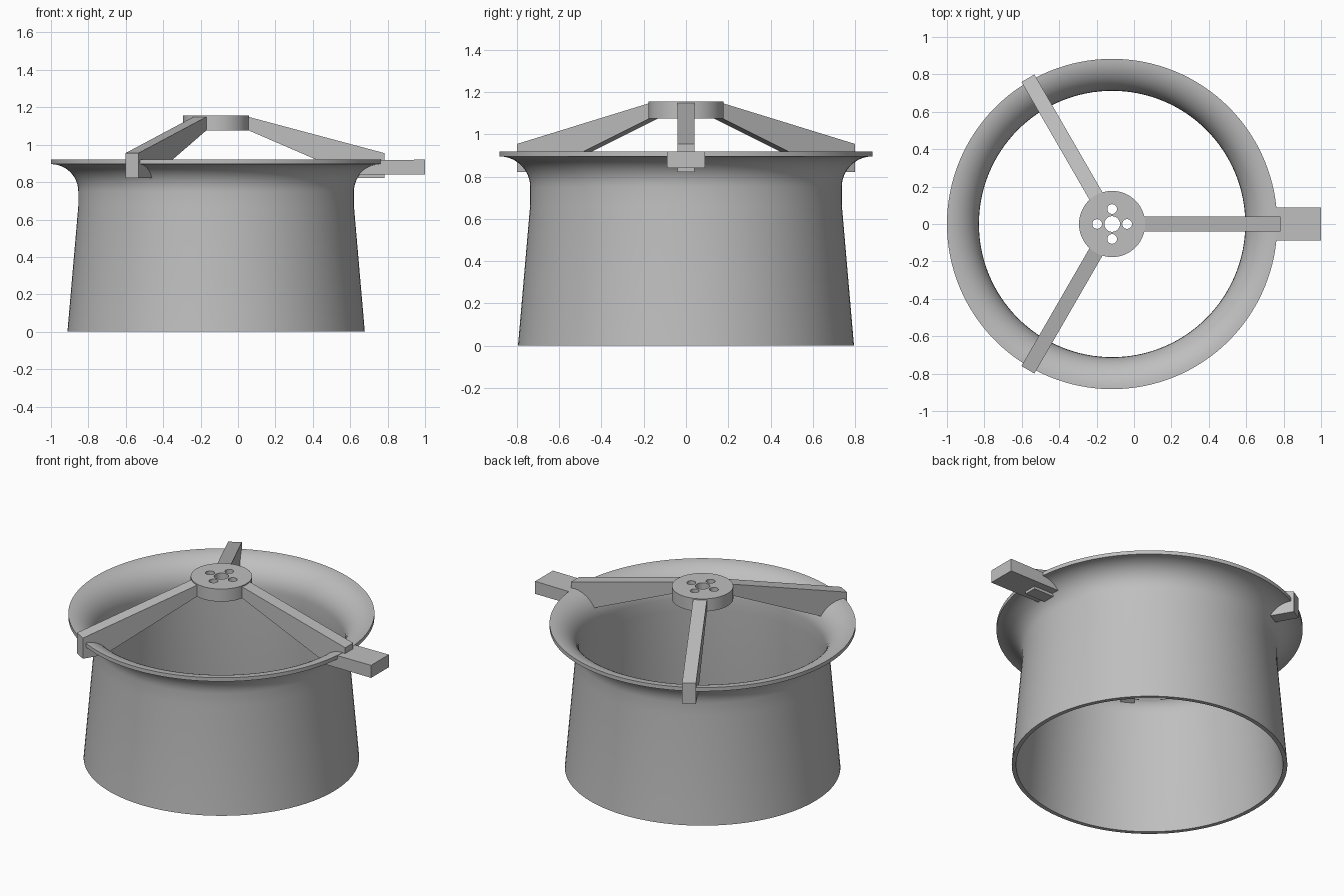
import bpy, bmesh
from math import sin, cos, pi, radians
from mathutils import Matrix

CX = -0.117  # duct axis
LIP_R, LIP_Z, CURVE_Z = 0.883, 0.92, 0.75

if "Cube" in bpy.data.objects:
    bpy.data.objects.remove(bpy.data.objects["Cube"], do_unlink=True)

grey = bpy.data.materials.new("plain_grey")
grey.use_nodes = True
grey.diffuse_color = (0.52, 0.52, 0.52, 1)
grey.node_tree.nodes["Principled BSDF"].inputs["Base Color"].default_value = (0.52, 0.52, 0.52, 1)


def select(obj):
    bpy.ops.object.select_all(action='DESELECT')
    obj.select_set(True)
    bpy.context.view_layer.objects.active = obj


def add_mesh(name, bm):
    bmesh.ops.recalc_face_normals(bm, faces=bm.faces)
    mesh = bpy.data.meshes.new(name)
    bm.to_mesh(mesh)
    bm.free()
    mesh.materials.append(grey)
    obj = bpy.data.objects.new(name, mesh)
    obj.location.x = CX
    bpy.context.collection.objects.link(obj)
    return obj


def slab(name, profile, width, angle=0):
    """Extrude a radius/height outline sideways, then turn it about the axis."""
    bm = bmesh.new()
    face = bm.faces.new([bm.verts.new((r, -width / 2, z)) for r, z in profile])
    out = bmesh.ops.extrude_face_region(bm, geom=[face])
    moved = [g for g in out["geom"] if isinstance(g, bmesh.types.BMVert)]
    bmesh.ops.translate(bm, verts=moved, vec=(0, width, 0))
    bmesh.ops.rotate(bm, verts=bm.verts, matrix=Matrix.Rotation(radians(angle), 3, 'Z'))
    return add_mesh(name, bm)


def flare(size, steps=14):
    """Quarter arc from the throat up to the lip."""
    return [(LIP_R - size * cos(a), CURVE_Z + size * sin(a))
            for a in (pi / 2 * i / steps for i in range(steps + 1))]


# Duct: tapered tube with a straight throat and a flared lip
outer = [(0.795, 0), (0.737, 0.67)] + flare(0.146)
inner = [(0.770, 0), (0.712, 0.67)] + flare(0.170)
outline = outer + inner[::-1]
bm = bmesh.new()
ring = [bm.verts.new((r, 0, z)) for r, z in outline]
edges = [bm.edges.new((ring[i - 1], ring[i])) for i in range(len(ring))]
bmesh.ops.spin(bm, geom=ring + edges, cent=(0, 0, 0), axis=(0, 0, 1),
               angle=2 * pi, steps=128, use_merge=True)
bmesh.ops.remove_doubles(bm, verts=bm.verts, dist=0.0001)
duct = add_mesh("duct", bm)
select(duct)
bpy.ops.object.shade_smooth_by_angle(angle=radians(30))

# Three sloping arms that pass through the lip
arm_profile = [(0.15, 1.155), (0.90, 0.955), (0.90, 0.823),
               (0.76, 0.823), (0.177, 1.075), (0.15, 1.075)]
for name, angle in (("left_arm", 0), ("back_right_arm", 120), ("front_right_arm", 240)):
    slab(name, arm_profile, 0.08, angle)

# Block standing out from the lip, its inner end buried in the flare
slab("mounting_block", [(1.117, 0.92), (0.87, 0.918), (0.83, 0.90),
                        (0.78, 0.87), (0.755, 0.84), (1.117, 0.84)], 0.178)

# Hub: filled disc outline with five holes, given thickness
curve = bpy.data.curves.new("hub", 'CURVE')
curve.dimensions = '2D'
curve.fill_mode = 'BOTH'
curve.extrude = 0.04


def circle(x, y, radius, sides):
    spline = curve.splines.new('POLY')
    spline.points.add(sides - 1)
    for i, p in enumerate(spline.points):
        a = 2 * pi * i / sides
        p.co = (x + radius * cos(a), y + radius * sin(a), 0, 1)
    spline.use_cyclic_u = True


circle(0, 0, 0.177, 64)
circle(0, 0, 0.042, 32)
for i in range(4):
    circle(0.08 * cos(i * pi / 2), 0.08 * sin(i * pi / 2), 0.026, 24)
curve.materials.append(grey)
hub = bpy.data.objects.new("hub", curve)
hub.location = (CX, 0, 1.115)
bpy.context.collection.objects.link(hub)
select(hub)
bpy.ops.object.convert(target='MESH')
hub = bpy.context.view_layer.objects.active
bm = bmesh.new()
bm.from_mesh(hub.data)
bmesh.ops.remove_doubles(bm, verts=bm.verts, dist=0.0001)
bmesh.ops.recalc_face_normals(bm, faces=bm.faces)
bm.to_mesh(hub.data)
bm.free()
bpy.ops.object.shade_smooth_by_angle(angle=radians(30))
